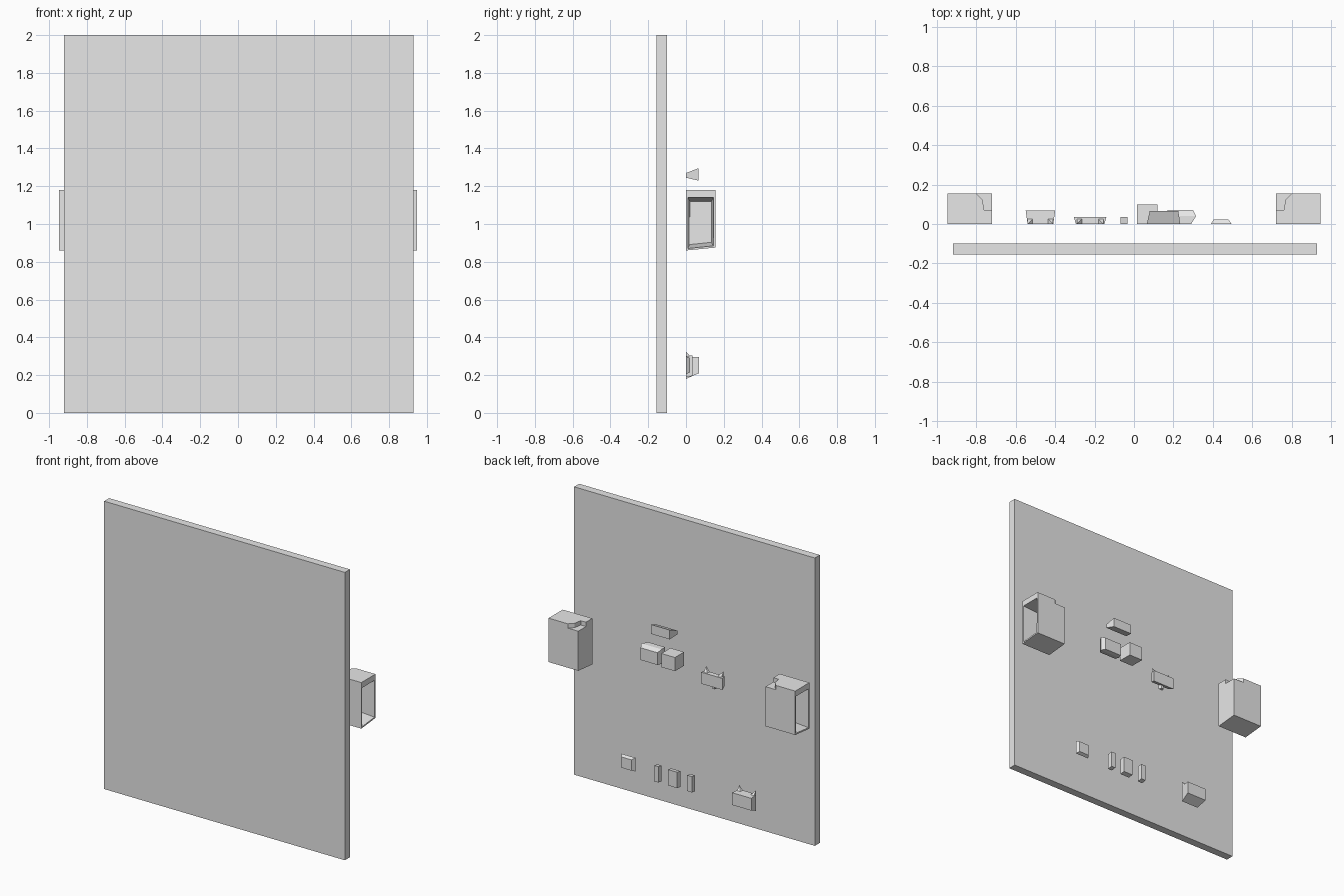
import bpy, bmesh
from mathutils import Vector

if "Cube" in bpy.data.objects:
    bpy.data.objects.remove(bpy.data.objects["Cube"])

grey = bpy.data.materials.new("plain_grey")
grey.use_nodes = True
colour = (0.8, 0.8, 0.8, 1)
grey.diffuse_color = colour
grey.node_tree.nodes["Principled BSDF"].inputs["Base Color"].default_value = colour


def finish(name, bm):
    bmesh.ops.recalc_face_normals(bm, faces=bm.faces)
    mesh = bpy.data.meshes.new(name)
    bm.to_mesh(mesh)
    bm.free()
    mesh.materials.append(grey)
    obj = bpy.data.objects.new(name, mesh)
    bpy.context.collection.objects.link(obj)
    return obj


def skin(bm, rings):
    """Bridge matching rings of points and cap both ends."""
    rows = [[bm.verts.new(p) for p in ring] for ring in rings]
    for a, b in zip(rows, rows[1:]):
        for i in range(len(a)):
            j = (i + 1) % len(a)
            bm.faces.new((a[i], a[j], b[j], b[i]))
    bm.faces.new(rows[0])
    bm.faces.new(rows[-1])


def block(bm, *sections):
    """Rectangles (y, x0, x1, z0, z1) joined from front to back."""
    skin(bm, [[(x0, y, z0), (x1, y, z0), (x1, y, z1), (x0, y, z1)]
              for y, x0, x1, z0, z1 in sections])


def part(name, *sections):
    bm = bmesh.new()
    block(bm, *sections)
    return finish(name, bm)


def horn(bm, x, side, z0, z1):
    """Small pointed tip at the front edge of a block."""
    w = 0.03 * side
    base = [(x, 0, z0), (x - w, 0, z0), (x - w, 0.03, z0), (x, 0.03, z0)]
    tip = bm.verts.new((x, 0, z1))
    vs = [bm.verts.new(p) for p in base]
    bm.faces.new(vs)
    for i in range(4):
        bm.faces.new((vs[i], vs[(i + 1) % 4], tip))


# Large upright panel
part("panel", (-0.155, -0.92, 0.93, 0, 2), (-0.10, -0.92, 0.93, 0, 2))

# Hollow side boxes, open outward, with a notched top corner
for name, s in (("left_side_box", 1), ("right_side_box", -1)):
    bm = bmesh.new()
    block(bm, (0, 0.72, 0.948, 0.86, 1.15), (0.155, 0.72, 0.948, 0.875, 1.15))
    bm.normal_update()
    bmesh.ops.recalc_face_normals(bm, faces=bm.faces)
    mouth = max(bm.faces, key=lambda f: f.calc_center_median().x)
    bmesh.ops.inset_region(bm, faces=[mouth], thickness=0.014)
    ring = list(mouth.verts)
    floor = bmesh.ops.extrude_discrete_faces(bm, faces=[mouth])["faces"][0]
    centre = floor.calc_center_median()
    for v in floor.verts:
        v.co = centre + (v.co - centre) * 0.85 + Vector((-0.18, 0, 0))
    outline = [(0.948, 0), (0.948, 0.155), (0.80, 0.155), (0.77, 0.125),
               (0.76, 0.07), (0.72, 0.07), (0.72, 0)]
    skin(bm, [[(x, y, z) for x, y in outline] for z in (1.15, 1.18)])
    for v in bm.verts:
        v.co.x *= s
    finish(name, bm)

# Upper group of blocks
part("upper_bar", (0, 0.065, 0.235, 1.245, 1.27), (0.065, 0.08, 0.225, 1.23, 1.295))
part("upper_wide_block", (0, 0.16, 0.29, 1.04, 1.13),
     (0.04, 0.16, 0.315, 1.03, 1.13), (0.07, 0.17, 0.30, 1.03, 1.115))
part("upper_cube", (0, 0.015, 0.12, 1.04, 1.135), (0.10, 0.015, 0.12, 1.04, 1.135))

# Bracket with two tips and a short foot
bm = bmesh.new()
block(bm, (0, -0.295, -0.15, 0.98, 1.05), (0.035, -0.305, -0.14, 0.97, 1.05))
horn(bm, -0.155, 1, 1.045, 1.085)
horn(bm, -0.29, -1, 1.045, 1.085)
block(bm, (0, -0.24, -0.21, 0.95, 0.98), (0.02, -0.235, -0.215, 0.95, 0.98))
finish("bracket", bm)

# Lower row of small blocks
part("lower_end_tile", (0, 0.39, 0.495, 0.205, 0.30), (0.022, 0.405, 0.48, 0.215, 0.29))
for name, x, w in (("lower_post_left", 0.20, 0.04), ("lower_tile", 0.075, 0.08),
                   ("lower_post_right", -0.055, 0.044)):
    part(name, (0, x - w / 2 + 0.008, x + w / 2, 0.19, 0.30),
         (0.035, x - w / 2 + 0.008, x + w / 2, 0.195, 0.305))

# Tapered lower block with raised front corners
bm = bmesh.new()
block(bm, (0, -0.54, -0.41, 0.18, 0.295), (0.068, -0.55, -0.40, 0.21, 0.295))
horn(bm, -0.41, 1, 0.29, 0.325)
horn(bm, -0.54, -1, 0.29, 0.325)
finish("lower_tapered_block", bm)
